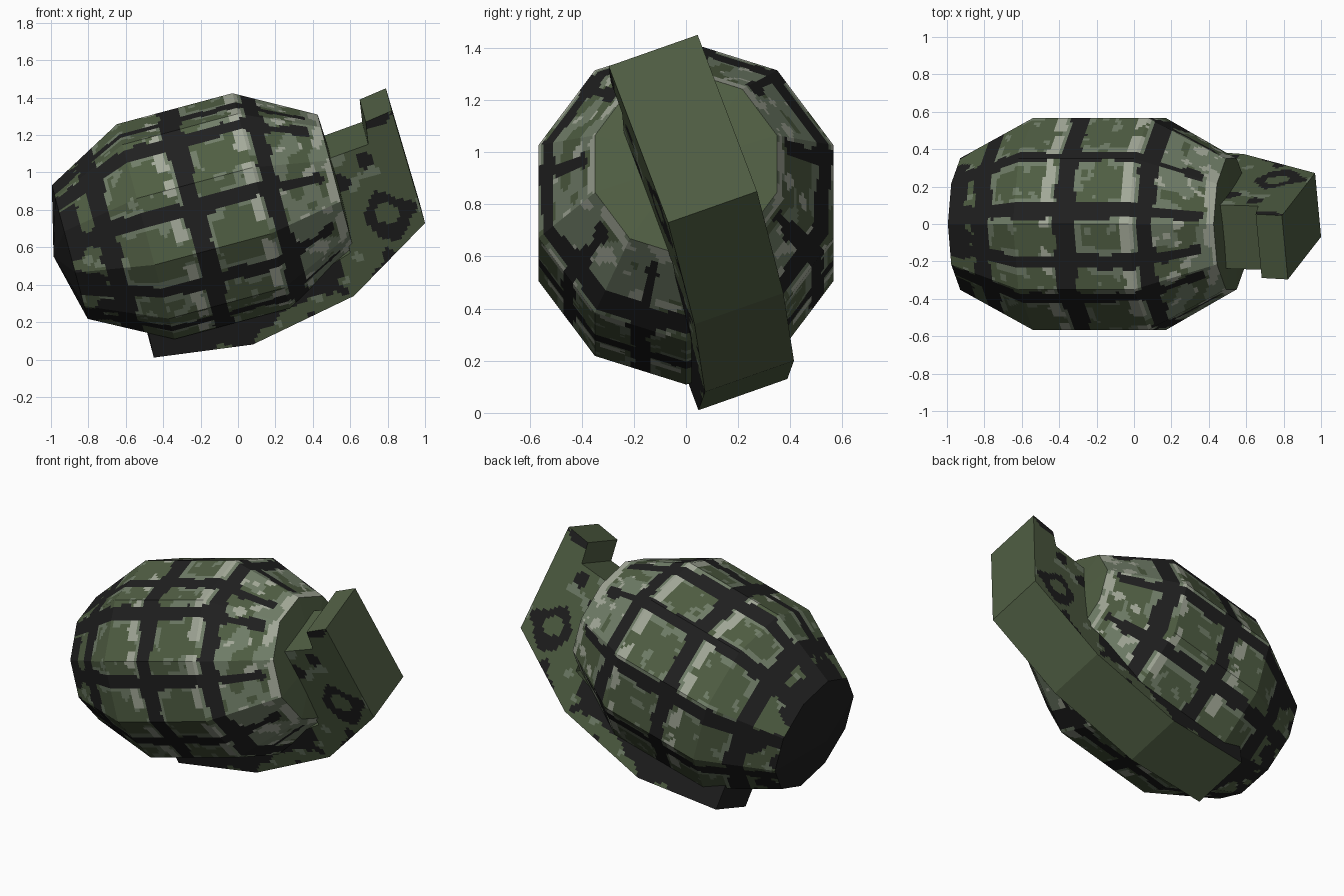
import bpy, bmesh, math
from mathutils import Matrix, Vector, noise

if "Cube" in bpy.data.objects:
    bpy.data.objects.remove(bpy.data.objects["Cube"])

# Palette
COLOURS = [("olive_green", (0.080, 0.112, 0.056)), ("groove_black", (0.014, 0.014, 0.014)),
           ("pale_grey_green", (0.37, 0.40, 0.32)), ("mid_grey_green", (0.165, 0.21, 0.14)),
           ("deep_green", (0.050, 0.070, 0.034))]
MATS = []
for name, rgb in COLOURS:
    m = bpy.data.materials.new(name)
    m.diffuse_color = (*rgb, 1)
    m.use_nodes = True
    m.node_tree.nodes["Principled BSDF"].inputs["Base Color"].default_value = m.diffuse_color
    MATS.append(m)
GREEN, BLACK, PALE, MID, DEEP = range(5)

# Model lies tilted: local X runs along the body axis
TILT = Matrix.Rotation(math.radians(-15), 4, 'Y') @ Matrix.Translation((0, 0, 0.788))
ROLL = Matrix.Rotation(math.radians(20), 4, 'X')


def add_object(name, bm, matrix, rule):
    bmesh.ops.recalc_face_normals(bm, faces=bm.faces)
    for f in bm.faces:
        f.material_index = rule(f.calc_center_median(), f.normal)
    me = bpy.data.meshes.new(name)
    bm.to_mesh(me)
    bm.free()
    for m in MATS:
        me.materials.append(m)
    ob = bpy.data.objects.new(name, me)
    ob.matrix_world = matrix
    bpy.context.collection.objects.link(ob)


def blotch(p, freq, seed=0):
    return noise.noise(p * freq + Vector((seed, seed * 2, 5)))


# Body: ten-sided barrel, facets split finely so the camouflage can be cut in
PROFILE = [(-0.72, 0.37), (-0.30, 0.595), (0.34, 0.595), (0.75, 0.367)]
SIDES, SPLIT, STEP = 10, 18, 0.018
RINGS = [-0.51, -0.02, 0.42]
GROOVES = [-162, -127, -84, -43, -21, 7, 38, 78, 118, 158]


def ring_points(u, r):
    corners = [Vector((u, r * math.sin(2 * math.pi * i / SIDES), r * math.cos(2 * math.pi * i / SIDES)))
               for i in range(SIDES)]
    return [corners[i].lerp(corners[(i + 1) % SIDES], j / SPLIT)
            for i in range(SIDES) for j in range(SPLIT)]


def body_rule(p, n):
    u = p.x + 0.025 * blotch(p, 7)
    if p.x > 0.75:
        return GREEN
    if p.x < -0.72:
        return BLACK
    th = math.degrees(math.atan2(p.y, p.z))
    rad = math.hypot(p.y, p.z)
    arc = min(abs((th - g + 180) % 360 - 180) for g in GROOVES) * math.pi / 180 * rad
    arc += 0.025 * blotch(p, 8, 3)
    patch, fine = blotch(p, 8, 7), blotch(p, 14, 11)
    if u > 0.46:                                  # shoulder row beside the neck
        if u > 0.70:
            return PALE if patch > -0.15 else MID
        if arc < 0.027 and u < 0.68:
            return BLACK
        return PALE if fine > 0.30 else GREEN if patch > 0.18 else MID
    ring = min(abs(u - r) for r in RINGS)
    if ring < 0.05 or arc < 0.04:
        return BLACK
    if u < -0.54:                                 # worn row at the base
        return BLACK if patch + (-0.60 - u) * 2 > 0.05 else MID if fine > 0.25 else GREEN
    right = min(r - u for r in RINGS if r > u) - 0.05
    if right < 0.085 and arc < 0.17 and patch > -0.25:
        return PALE if right > 0.02 else MID
    if min(ring - 0.05, arc - 0.04) < 0.032 and patch > -0.08:
        return MID
    return MID if fine > 0.42 else GREEN


bm = bmesh.new()
stations = []
for (u0, r0), (u1, r1) in zip(PROFILE, PROFILE[1:]):
    k = max(1, round((u1 - u0) / STEP))
    stations += [(u0 + (u1 - u0) * i / k, r0 + (r1 - r0) * i / k) for i in range(k)]
stations.append(PROFILE[-1])
rings = [[bm.verts.new(p) for p in ring_points(u, r)] for u, r in stations]
count = SIDES * SPLIT
for a, b in zip(rings, rings[1:]):
    for i in range(count):
        j = (i + 1) % count
        bm.faces.new((a[i], a[j], b[j], b[i]))
# Slightly domed ends
for ring, tip in ((rings[0], -0.81), (rings[-1], 0.77)):
    apex = bm.verts.new((tip, 0, 0))
    for i in range(count):
        bm.faces.new((ring[i], ring[(i + 1) % count], apex))
add_object("body", bm, TILT, body_rule)

# Safety lever with neck block: one bent outline extruded across its width
LEVER = [(0.75, 0.198), (0.97, 0.218), (0.988, 0.345), (1.139, 0.368), (1.155, -0.298),
         (0.687, -0.594), (0.098, -0.712), (-0.432, -0.638), (-0.425, -0.486),
         (0.13, -0.545), (0.727, -0.352)]
WIDTH = 0.363


def lever_rule(p, n):
    if abs(n.y) < 0.5:
        return BLACK if n.x < -0.8 and p.x < 0 else GREEN
    q = Vector((p.x, 0, p.z))
    wob = 0.06 * blotch(q, 8, 2)
    # dark lower half of the strip, fading to a green outer edge
    outer = -0.712 + max(0.0, p.x - 0.098) * 0.20
    if p.x < 0.66 and p.z + wob > outer + 0.02 + max(0, p.x + 0.1) * 0.12:
        return BLACK
    # dark loop near the bend and a few speckles
    loop = math.hypot(p.x - 0.98, p.z + 0.20)
    if abs(loop - 0.09 + wob) < 0.035 and blotch(q, 5, 9) > -0.35:
        return BLACK
    if blotch(q, 7, 4) > 0.33:
        return BLACK
    return MID if blotch(q, 9, 13) > 0.42 else GREEN


bm = bmesh.new()
base = bm.faces.new([bm.verts.new((u, -WIDTH / 2, n)) for u, n in LEVER])
ext = bmesh.ops.extrude_face_region(bm, geom=[base], use_keep_orig=True)
bmesh.ops.translate(bm, vec=(0, WIDTH, 0), verts=[v for v in ext["geom"] if isinstance(v, bmesh.types.BMVert)])
bmesh.ops.recalc_face_normals(bm, faces=bm.faces)
bmesh.ops.triangulate(bm, faces=[f for f in bm.faces if len(f.verts) > 4])
# Slice the sides so the painted patches follow cut faces
for axis, lo, hi in ((Vector((1, 0, 0)), -0.42, 1.15), (Vector((0, 0, 1)), -0.70, 0.36)):
    d = lo
    while d < hi:
        bmesh.ops.bisect_plane(bm, geom=bm.verts[:] + bm.edges[:] + bm.faces[:],
                               plane_co=axis * d, plane_no=axis)
        d += 0.0205
add_object("safety_lever", bm, TILT @ ROLL, lever_rule)
